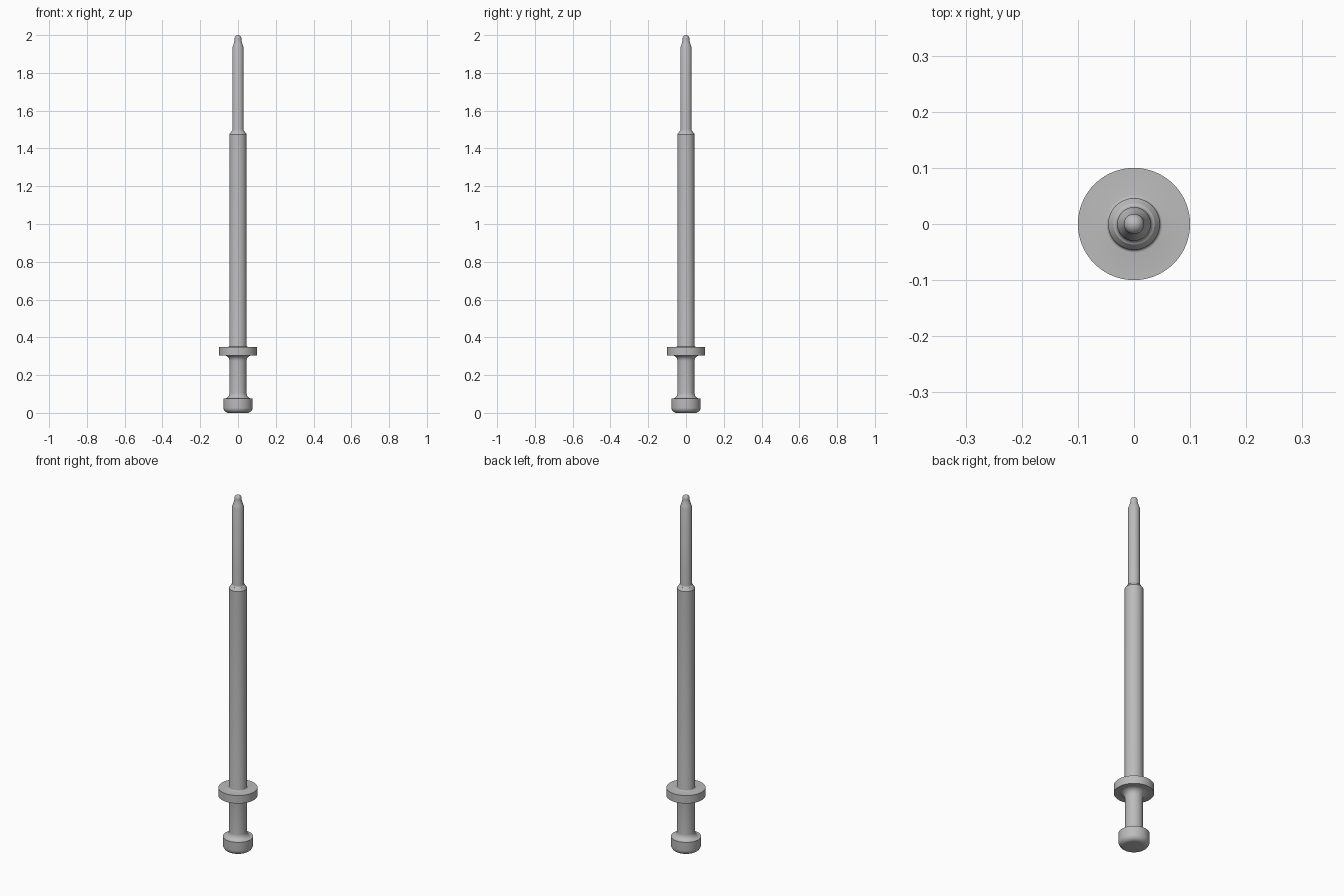
import bpy, bmesh, math

cube = bpy.data.objects.get("Cube")
if cube:
    bpy.data.objects.remove(cube, do_unlink=True)

SIDES = 64

steel = bpy.data.materials.new("grey_steel")
steel.use_nodes = True
colour = (0.5, 0.5, 0.5, 1)
steel.diffuse_color = colour
steel.node_tree.nodes["Principled BSDF"].inputs["Base Color"].default_value = colour


def arc(r, z, size, start, end, steps=8):
    """Points of a rounded corner centred on (r, z), angles in degrees."""
    angles = [math.radians(start + (end - start) * i / steps) for i in range(steps + 1)]
    return [(r + size * math.cos(a), z + size * math.sin(a)) for a in angles]


def lathe(name, profile):
    """Spin an (r, z) profile about the z axis into a smooth solid."""
    bm = bmesh.new()
    verts = [bm.verts.new((r, 0, z)) for r, z in profile]
    edges = [bm.edges.new(pair) for pair in zip(verts, verts[1:])]
    bmesh.ops.spin(bm, geom=verts + edges, cent=(0, 0, 0), axis=(0, 0, 1),
                   angle=math.tau, steps=SIDES, use_merge=True)
    bmesh.ops.remove_doubles(bm, verts=bm.verts, dist=1e-5)
    bmesh.ops.recalc_face_normals(bm, faces=bm.faces)
    mesh = bpy.data.meshes.new(name)
    bm.to_mesh(mesh)
    bm.free()
    mesh.materials.append(steel)
    obj = bpy.data.objects.new(name, mesh)
    bpy.context.collection.objects.link(obj)
    bpy.ops.object.select_all(action="DESELECT")
    obj.select_set(True)
    bpy.context.view_layer.objects.active = obj
    bpy.ops.object.shade_smooth_by_angle(angle=math.radians(30))
    return obj


# One turned pin, profiled from the foot upwards
foot = [(0, 0)] + arc(0.049, 0.028, 0.028, -90, 0) + [(0.077, 0.075)]
neck = arc(0.075, 0.105, 0.03, 270, 180) + arc(0.075, 0.275, 0.03, 180, 90)
flange = [(0.1, 0.305), (0.1, 0.35)]
shaft = arc(0.051, 0.355, 0.005, 270, 180, 4) + [(0.046, 1.475)]
shoulder = [(0.036, 1.489)] + arc(0.04, 1.499, 0.01, 250, 180, 5)
tip = [(0.03, 1.935), (0.026, 1.945), (0.02, 1.965), (0.018, 1.975)]
dome = arc(0, 1.982, 0.018, 0, 90)
lathe("firing_pin", foot + neck + flange + shaft + shoulder + tip + dome)
